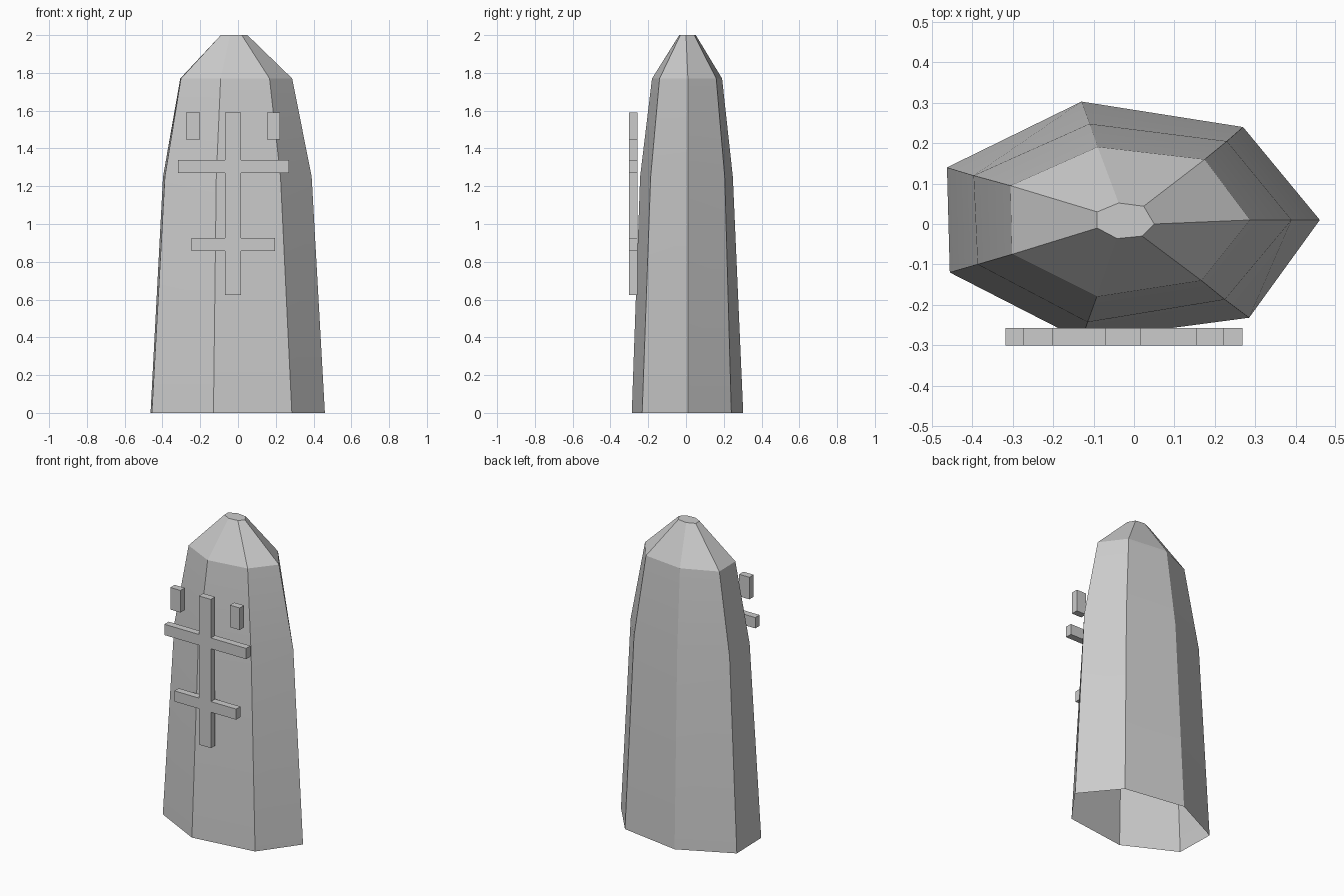
import bpy, bmesh, math

if "Cube" in bpy.data.objects:
    bpy.data.objects.remove(bpy.data.objects["Cube"])

# Tapering seven-sided stone: open bottom, flat capped tip
RINGS = [
    (0.00, [(.46, .01), (.27, .24), (-.13, .303), (-.463, .14), (-.456, -.12), (-.13, -.287), (.285, -.232)]),
    (1.25, [(.39, .01), (.23, .205), (-.11, .248), (-.397, .12), (-.387, -.10), (-.115, -.243), (.225, -.187)]),
    (1.77, [(.287, .01), (.175, .16), (-.09, .191), (-.306, .095), (-.302, -.075), (-.092, -.18), (.167, -.14)]),
    (2.00, [(.05, 0), (.024, .044), (-.038, .052), (-.091, .03), (-.091, -.01), (-.042, -.036), (.02, -.03)]),
]
bm = bmesh.new()
rings = [[bm.verts.new((x, y, z)) for x, y in pts] for z, pts in RINGS]
for low, high in zip(rings, rings[1:]):
    for i in range(7):
        j = (i + 1) % 7
        bm.faces.new((low[i], low[j], high[j], high[i]))
bm.faces.new(rings[-1])
mesh = bpy.data.meshes.new("stone")
bm.to_mesh(mesh)
bm.free()
stone = bpy.data.objects.new("stone", mesh)
bpy.context.collection.objects.link(stone)
bpy.context.view_layer.objects.active = stone
stone.select_set(True)
bpy.ops.object.shade_smooth_by_angle(angle=math.radians(15))

# Raised bars on the front, all sharing one depth
Y0, Y1 = -0.301, -0.257


def bar(name, x0, x1, z0, z1):
    bpy.ops.mesh.primitive_cube_add(size=1, location=((x0 + x1) / 2, (Y0 + Y1) / 2, (z0 + z1) / 2))
    ob = bpy.context.object
    ob.name = name
    ob.scale = (x1 - x0, Y1 - Y0, z1 - z0)


S0, S1 = -0.07, 0.016
bar("upright_bar", S0, S1, 0.625, 1.59)
# Cross arms butt against the upright
for name, x0, x1, z0, z1 in (("upper", -0.318, 0.269, 1.27, 1.34), ("lower", -0.246, 0.197, 0.858, 0.927)):
    bar(name + "_arm_left", x0, S0, z0, z1)
    bar(name + "_arm_right", S1, x1, z0, z1)
# Small blocks either side of the top
bar("block_left", -0.275, -0.202, 1.447, 1.59)
bar("block_right", 0.153, 0.223, 1.447, 1.59)
